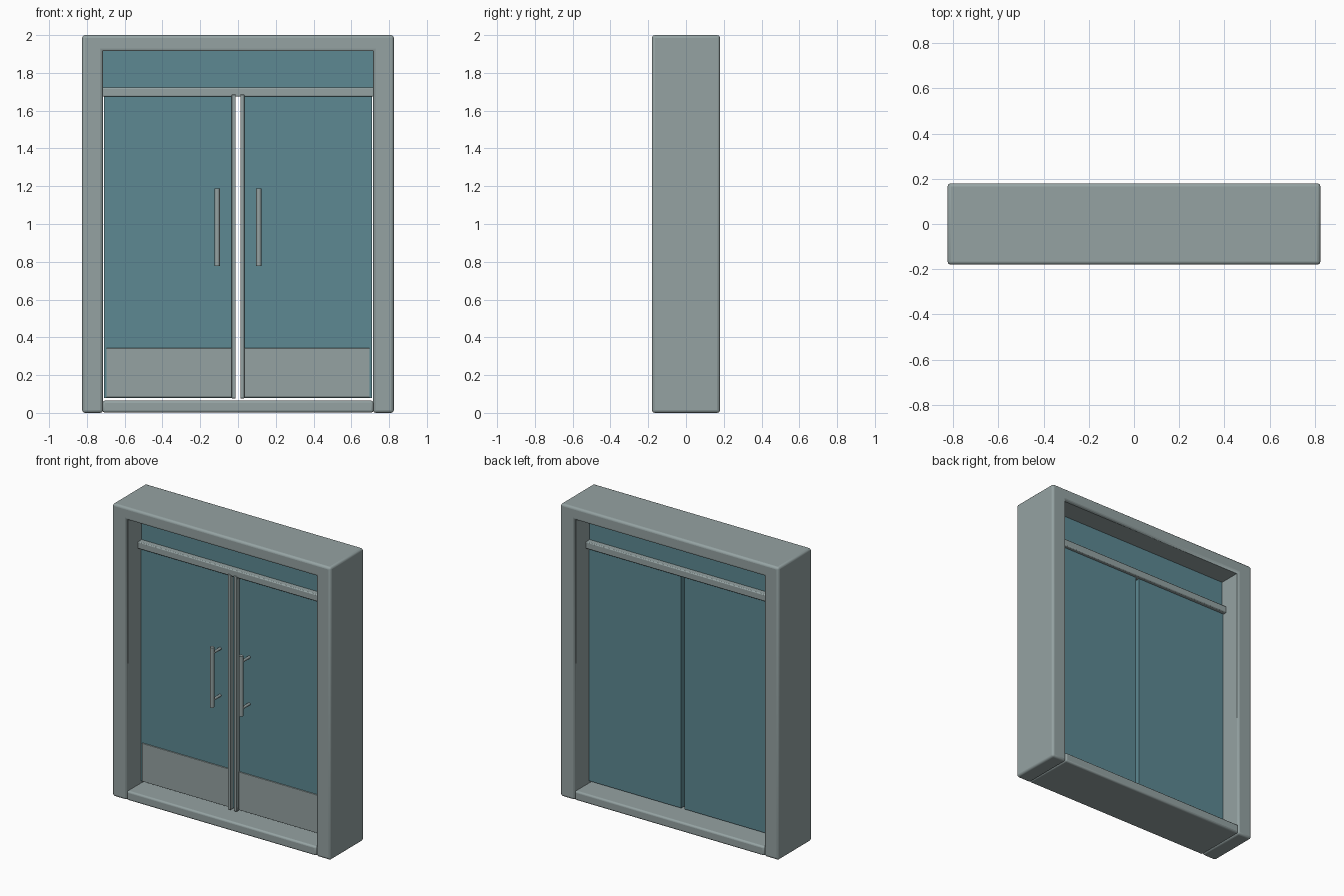
import bpy, bmesh, math
from mathutils import Matrix

if "Cube" in bpy.data.objects:
    bpy.data.objects.remove(bpy.data.objects["Cube"])


def material(name, rgb):
    m = bpy.data.materials.new(name)
    m.diffuse_color = (*rgb, 1)
    m.use_nodes = True
    m.node_tree.nodes["Principled BSDF"].inputs["Base Color"].default_value = m.diffuse_color
    return m


glass = material("teal_glass", (0.11, 0.25, 0.29))
metal = material("grey_green_metal", (0.30, 0.365, 0.365))


def finish(name, bm, bevel=0.0, segments=2, mat=metal, limit='ANGLE'):
    bmesh.ops.recalc_face_normals(bm, faces=bm.faces)
    me = bpy.data.meshes.new(name)
    bm.to_mesh(me)
    bm.free()
    ob = bpy.data.objects.new(name, me)
    bpy.context.collection.objects.link(ob)
    me.materials.append(mat)
    if bevel:
        mod = ob.modifiers.new("Bevel", 'BEVEL')
        mod.width, mod.segments = bevel, segments
        mod.limit_method = limit
    bpy.context.view_layer.objects.active = ob
    ob.select_set(True)
    bpy.ops.object.shade_smooth_by_angle(angle=math.radians(35))
    ob.select_set(False)
    return ob


def box(name, x, y, z, **kw):
    bm = bmesh.new()
    bmesh.ops.create_cube(bm, size=1)
    for v in bm.verts:
        for i, (a, b) in enumerate((x, y, z)):
            v.co[i] = (a + b) / 2 + v.co[i] * (b - a)
    return finish(name, bm, **kw)


def rod(bm, radius, length, center, rot=Matrix.Identity(4), sides=16):
    bmesh.ops.create_cone(bm, cap_ends=True, segments=sides, radius1=radius, radius2=radius,
                          depth=length, matrix=Matrix.Translation(center) @ rot)


# outer frame: one arch-shaped profile extruded through its depth
bm = bmesh.new()
profile = [(-.825, 0), (-.825, 2), (.825, 2), (.825, 0),
           (.715, 0), (.715, 1.915), (-.715, 1.915), (-.715, 0)]
face = bm.faces.new([bm.verts.new((x, -.18, z)) for x, z in profile])
ext = bmesh.ops.extrude_face_region(bm, geom=[face])
bmesh.ops.translate(bm, vec=(0, .36, 0),
                    verts=[e for e in ext["geom"] if isinstance(e, bmesh.types.BMVert)])
# round every edge except the two inner corners of the opening
weight = bm.edges.layers.float.new("bevel_weight_edge")
for e in bm.edges:
    a, b = (v.co for v in e.verts)
    inner = abs(a.z - 1.915) < .001 and abs(a.y - b.y) > .1
    e[weight] = 0.0 if inner else 1.0
finish("door_frame", bm, bevel=.015, segments=3, limit='WEIGHT')

# sill, transom bar and transom window
box("sill", (-.717, .717), (-.18, .18), (.002, .065), bevel=.012, segments=3)
box("transom_bar", (-.72, .72), (-.06, .06), (1.674, 1.722), bevel=.006, segments=2)
box("transom_glass", (-.72, .72), (-.02, .02), (1.715, 1.92), mat=glass)

# the two door leaves
for side, s in (("left", -1), ("right", 1)):
    def span(a, b):
        return tuple(sorted((s * a, s * b)))

    box(side + "_door_glass", span(.012, .71), (-.035, .035), (.08, 1.675), mat=glass)
    box(side + "_meeting_stile", span(.012, .034), (-.063, -.03), (.077, 1.685), bevel=.003)
    box(side + "_kick_plate", span(.034, .697), (-.042, -.03), (.082, .343), bevel=.002)

    # pull handle: upright bar on two standoffs
    bm = bmesh.new()
    rod(bm, .0135, .41, (s * .11, -.122, .983))
    for z in (.825, 1.145):
        rod(bm, .009, .09, (s * .11, -.078, z), Matrix.Rotation(math.pi / 2, 4, 'X'), 12)
    finish(side + "_pull_handle", bm)
